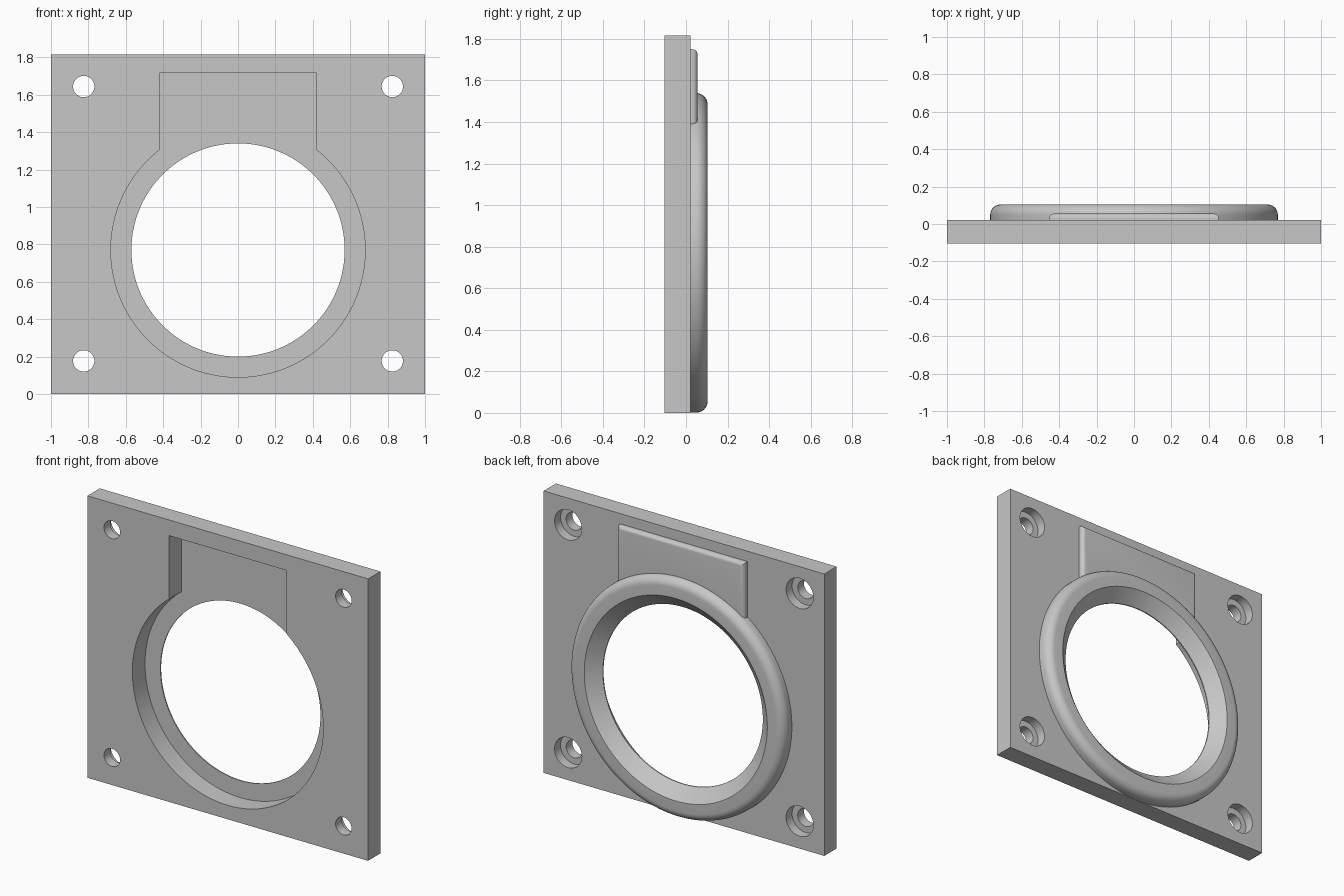
import bpy, bmesh, math

cube = bpy.data.objects.get("Cube")
if cube:
    bpy.data.objects.remove(cube, do_unlink=True)

FRONT, BACK = -0.104, 0.021    # faces of the plate
FLOOR = 0.025                  # floor of the front recess
HEIGHT, RING_Z = 1.816, 0.77

grey = bpy.data.materials.new("light grey")
grey.use_nodes = True
grey.diffuse_color = (0.575, 0.575, 0.575, 1)
grey.node_tree.nodes["Principled BSDF"].inputs["Base Color"].default_value = grey.diffuse_color


def make_object(name, bm):
    bmesh.ops.recalc_face_normals(bm, faces=bm.faces)
    mesh = bpy.data.meshes.new(name)
    bm.to_mesh(mesh)
    bm.free()
    mesh.materials.append(grey)
    obj = bpy.data.objects.new(name, mesh)
    bpy.context.collection.objects.link(obj)
    return obj


def box(name, half_x, y0, y1, z0, z1, round_back=0):
    bm = bmesh.new()
    bmesh.ops.create_cube(bm, size=1)
    back_edges = [e for e in bm.edges if all(v.co.y > 0 for v in e.verts)]
    for v in bm.verts:
        v.co.x *= 2 * half_x
        v.co.y = y1 if v.co.y > 0 else y0
        v.co.z = z1 if v.co.z > 0 else z0
    if round_back:
        bmesh.ops.bevel(bm, geom=back_edges, offset=round_back, segments=6,
                        profile=0.5, affect='EDGES')
    return make_object(name, bm)


def lathe(name, profile, x, z, sides):
    """Solid of revolution about the y direction; profile is (radius, y)."""
    bm = bmesh.new()
    rings = []
    for r, y in profile:
        rings.append([bm.verts.new((x + r * math.cos(a), y, z + r * math.sin(a)))
                      for a in (2 * math.pi * i / sides for i in range(sides))])
    for low, high in zip(rings, rings[1:]):
        for i in range(sides):
            j = (i + 1) % sides
            bm.faces.new((low[i], low[j], high[j], high[i]))
    bm.faces.new(rings[0])
    bm.faces.new(rings[-1])
    return make_object(name, bm)


def combine(body, tool, operation):
    mod = body.modifiers.new(tool.name, 'BOOLEAN')
    mod.operation, mod.object, mod.solver = operation, tool, 'EXACT'
    bpy.context.view_layer.objects.active = body
    bpy.ops.object.modifier_apply(modifier=mod.name)
    bpy.data.objects.remove(tool, do_unlink=True)


# Square plate
panel = box("mounting_panel", 1, FRONT, BACK, 0, HEIGHT)

# Raised round rim on the back, with a rounded outer shoulder
fillet, rim_r, rim_y = 0.055, 0.769, 0.104
shoulder = [(rim_r - fillet + fillet * math.cos(a), rim_y - fillet + fillet * math.sin(a))
            for a in (math.pi / 2 * i / 8 for i in range(9))]
combine(panel, lathe("rim", [(rim_r, -0.04)] + shoulder, 0, RING_Z, 144), 'UNION')

# Raised block above the rim, rounded around its back face
combine(panel, box("block", 0.453, -0.04, 0.055, 1.0, 1.75, 0.024), 'UNION')

# Round recess, opening and flared back edge
bore = [(0.68, -0.2), (0.68, FLOOR), (0.57, FLOOR), (0.57, 0.032),
        (0.652, rim_y), (0.709, 0.154)]
combine(panel, lathe("bore", bore, 0, RING_Z, 144), 'DIFFERENCE')

# Rectangular recess joining the round one
combine(panel, box("slot", 0.42, -0.2, FLOOR, 1.0, 1.715), 'DIFFERENCE')

# Corner screw holes, counterbored from the back
screw = [(0.057, -0.2), (0.057, -0.04), (0.097, -0.04), (0.097, 0.2)]
for x in (-0.825, 0.825):
    for z in (0.177, 1.644):
        combine(panel, lathe("screw_hole", screw, x, z, 48), 'DIFFERENCE')

# Smooth curves, crisp corners
for obj in bpy.context.selected_objects:
    obj.select_set(False)
panel.select_set(True)
bpy.context.view_layer.objects.active = panel
bpy.ops.object.shade_smooth_by_angle(angle=math.radians(30))
